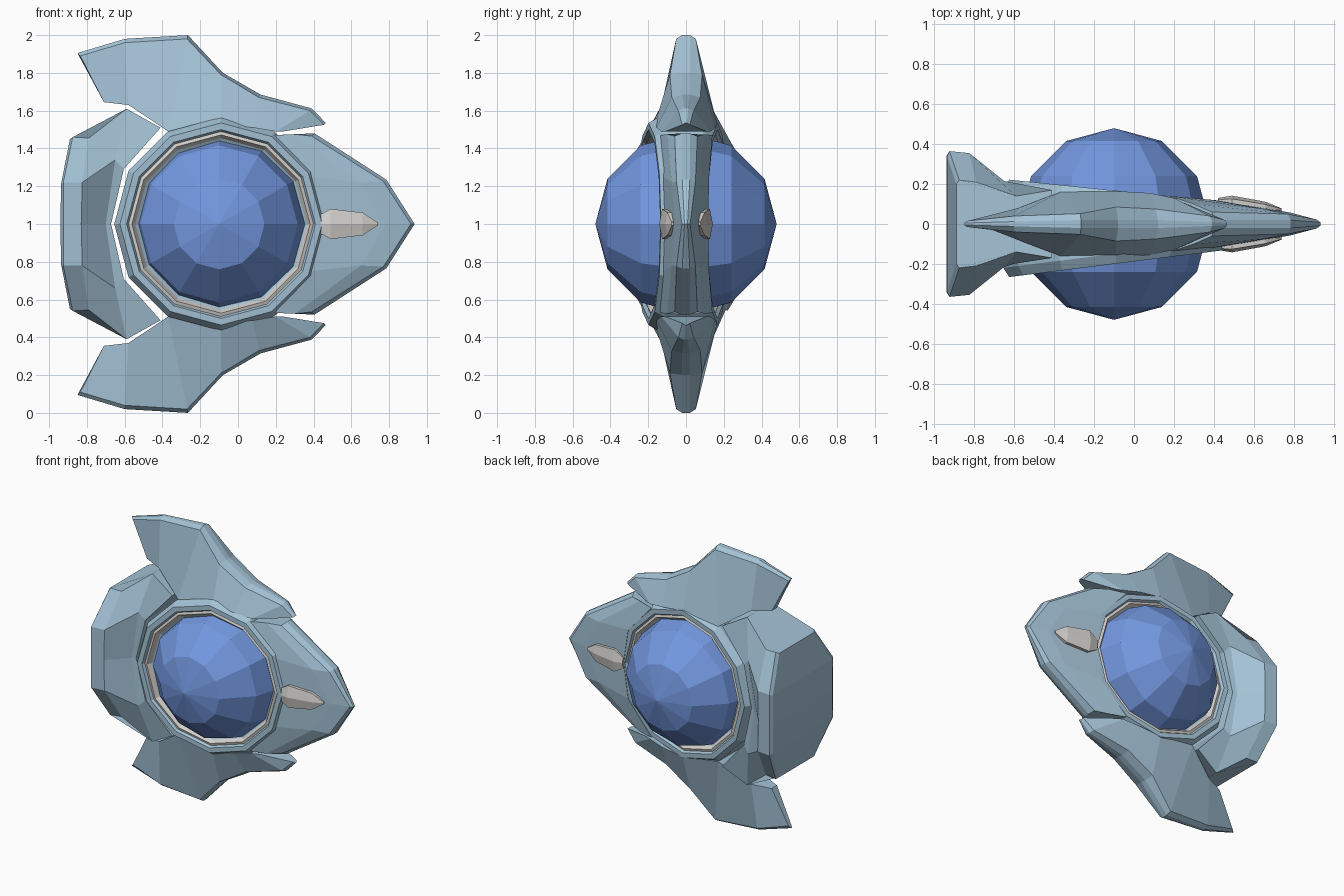
import bpy, bmesh, math
from mathutils import Vector

if "Cube" in bpy.data.objects:
    bpy.data.objects.remove(bpy.data.objects["Cube"])

CX, CZ = -0.09, 1.0  # centre of the round cockpit


def material(name, rgb):
    m = bpy.data.materials.new(name)
    m.diffuse_color = (*rgb, 1)
    m.use_nodes = True
    m.node_tree.nodes["Principled BSDF"].inputs["Base Color"].default_value = m.diffuse_color
    return m


HULL = material("pale steel blue", (0.37, 0.54, 0.67))
GLASS = material("blue glass", (0.17, 0.31, 0.74))
TRIM = material("warm grey", (0.66, 0.64, 0.61))


def finish(name, bm, mat):
    bmesh.ops.remove_doubles(bm, verts=bm.verts, dist=1e-5)
    bmesh.ops.recalc_face_normals(bm, faces=bm.faces)
    mesh = bpy.data.meshes.new(name)
    bm.to_mesh(mesh)
    bm.free()
    mesh.materials.append(mat)
    ob = bpy.data.objects.new(name, mesh)
    bpy.context.collection.objects.link(ob)
    return ob


def loft(name, loops, mat, closed=False):
    """Skin a list of equal-length closed loops, capping the ends unless closed."""
    bm = bmesh.new()
    rows = [[bm.verts.new(p) for p in loop] for loop in loops]
    pairs = list(zip(rows, rows[1:])) + ([(rows[-1], rows[0])] if closed else [])
    n = len(rows[0])
    for a, b in pairs:
        for i in range(n):
            j = (i + 1) % n
            bm.faces.new((a[i], a[j], b[j], b[i]))
    if not closed:
        bm.faces.new(rows[0])
        bm.faces.new(rows[-1])
    return finish(name, bm, mat)


def both_sides(points):
    """(x, z, half thickness) points -> loop mirrored across y = 0."""
    return ([(x, -y, z) for x, z, y in points]
            + [(x, y, z) for x, z, y in reversed(points)])


def up_down(stations):
    """Stations given from the middle upwards, mirrored below the centre line."""
    lower = [[(x, -z, y) for x, z, y in s] for s in reversed(stations[1:])]
    return [both_sides([(x, z + CZ, y) for x, z, y in s]) for s in lower + stations]


def face_y(x, side):
    """Tapering hull surface: thick at the tail, thin at the nose."""
    return -(0.20 - 0.125 * (x + 0.1)) if side < 0 else 0.168 - 0.103 * (x + 0.1)


def ring(name, profile, mat):
    """Twelve-sided ring; profile holds (radius, depth below hull surface, side)."""
    loops = []
    for k in range(12):
        a = math.tau * k / 12
        loop = []
        for r, d, side in profile:
            x = CX + r * math.cos(a)
            loop.append((x, face_y(x, side) - side * d, CZ + r * math.sin(a)))
        loops.append(loop)
    return loft(name, loops, mat, closed=True)


# Faceted canopy sphere with its poles facing front and back
bm = bmesh.new()
bmesh.ops.create_uvsphere(bm, u_segments=12, v_segments=6, radius=0.48)
for v in bm.verts:
    x, y, z = v.co
    v.co = Vector((x - 0.1, -z, y + CZ))
finish("canopy_sphere", bm, GLASS)

# Collar around the canopy
edge = [(0.565, 0.05), (0.535, 0.0), (0.50, 0.0), (0.485, 0.025), (0.42, 0.06)]
ring("collar", [(r, d, -1) for r, d in edge]
     + [(r, d, 1) for r, d in reversed(edge)], HULL)

# Grey window trims set into both sides of the collar
for side, label in ((-1, "front"), (1, "back")):
    ring(label + "_window_trim", [(0.49, 0.018, side), (0.472, 0.012, side),
                                  (0.44, 0.065, side), (0.44, 0.09, side),
                                  (0.49, 0.09, side)], TRIM)

# Wedge nose: collar edge, rim and blunt leading edge
loft("nose", up_down([
    [(0.42, 0, 0.118), (0.78, 0, 0.058), (0.915, 0, 0.022), (0.935, 0, 0.008)],
    [(0.38, 0.25, 0.122), (0.65, 0.22, 0.075), (0.77, 0.225, 0.05), (0.785, 0.235, 0.02)],
    [(0.18, 0.47, 0.14), (0.30, 0.475, 0.10), (0.39, 0.465, 0.06), (0.405, 0.48, 0.02)],
]), HULL)

# Flared tail: inner edge, crease, flange and back plate
loft("tail", up_down([
    [(-0.672, 0, 0.21), (-0.70, 0, 0.22), (-0.83, 0, 0.355), (-0.925, 0, 0.365), (-0.94, 0, 0.34)],
    [(-0.605, 0.29, 0.20), (-0.65, 0.34, 0.215), (-0.825, 0.22, 0.355),
     (-0.925, 0.22, 0.365), (-0.937, 0.21, 0.34)],
    [(-0.41, 0.51, 0.17), (-0.59, 0.61, 0.14), (-0.79, 0.455, 0.21),
     (-0.875, 0.46, 0.22), (-0.89, 0.45, 0.20)],
]), HULL)

# Upper and lower fins: root, rim, ridge for each station from back to front
FIN = [
    [(-0.71, 0.645, 0.03), (-0.835, 0.89, 0.015), (-0.85, 0.905, 0.005)],
    [(-0.58, 0.63, 0.08), (-0.60, 0.96, 0.04), (-0.60, 0.98, 0.012)],
    [(-0.37, 0.49, 0.16), (-0.27, 0.98, 0.052), (-0.265, 1.0, 0.02)],
    [(-0.09, 0.53, 0.165), (-0.09, 0.79, 0.085), (-0.08, 0.80, 0.02)],
    [(0.08, 0.51, 0.155), (0.11, 0.67, 0.075), (0.12, 0.685, 0.02)],
    [(0.20, 0.49, 0.13), (0.38, 0.60, 0.04), (0.39, 0.612, 0.01)],
    [(0.24, 0.49, 0.11), (0.455, 0.525, 0.02), (0.465, 0.535, 0.005)],
]
for sign, label in ((1, "upper"), (-1, "lower")):
    loft(label + "_fin", [both_sides([(x, CZ + sign * z, y) for x, z, y in s])
                          for s in FIN], HULL)

# Pointed grey spikes on each side of the nose
for side, label in ((-1, "front"), (1, "back")):
    loops = []
    for x, y, h, t in ((0.42, 0.115, 0.04, 0.015), (0.49, 0.11, 0.08, 0.032),
                       (0.66, 0.085, 0.06, 0.026), (0.74, 0.072, 0.008, 0.006)):
        loops.append([(x, side * (y + t * math.cos(k * math.pi / 3)),
                       CZ + h * math.sin(k * math.pi / 3) / 0.866) for k in range(6)])
    loft(label + "_spike", loops, TRIM)
